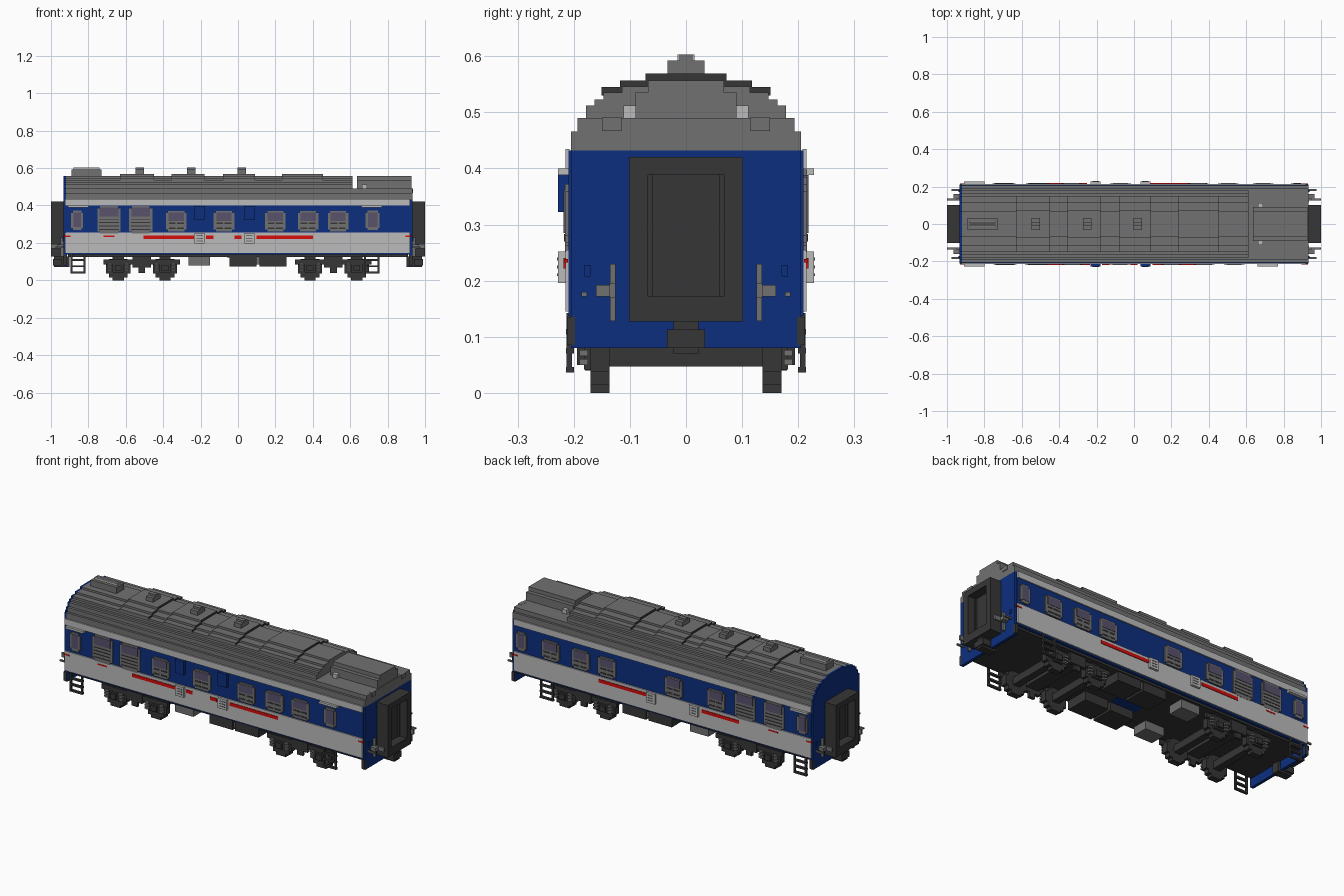
import bpy

if "Cube" in bpy.data.objects:
    bpy.data.objects.remove(bpy.data.objects["Cube"], do_unlink=True)


def material(name, rgb):
    m = bpy.data.materials.new(name)
    m.use_nodes = True
    m.diffuse_color = (*rgb, 1)
    bsdf = m.node_tree.nodes["Principled BSDF"]
    bsdf.inputs["Base Color"].default_value = (*rgb, 1)
    bsdf.inputs["Roughness"].default_value = 0.8
    return m


BLUE = material("deep blue", (0.004, 0.028, 0.21))
LIGHT = material("light grey", (0.50, 0.50, 0.50))
ROOF = material("roof grey", (0.165, 0.165, 0.165))
DARK = material("dark grey", (0.037, 0.037, 0.037))
RED = material("red", (0.68, 0.004, 0.004))
GLASS = material("mauve glass", (0.10, 0.085, 0.15))


def make(name, verts, faces, mat):
    me = bpy.data.meshes.new(name)
    me.from_pydata(verts, [], faces)
    me.materials.append(mat)
    ob = bpy.data.objects.new(name, me)
    bpy.context.collection.objects.link(ob)
    return ob


def boxes(name, items, mat):
    """One object from boxes given as x0, x1, y0, y1, z0, z1."""
    verts, faces = [], []
    for x0, x1, y0, y1, z0, z1 in items:
        x0, x1 = sorted((x0, x1))
        y0, y1 = sorted((y0, y1))
        n = len(verts)
        verts += [(x, y, z) for z in (z0, z1)
                  for x, y in ((x0, y0), (x1, y0), (x1, y1), (x0, y1))]
        faces += [[n + i for i in f] for f in
                  ((3, 2, 1, 0), (4, 5, 6, 7), (0, 1, 5, 4),
                   (1, 2, 6, 5), (2, 3, 7, 6), (3, 0, 4, 7))]
    return make(name, verts, faces, mat)


def both(items):
    """Repeat boxes on both long sides."""
    return [(a, b, s * c, s * d, e, f) for s in (-1, 1) for a, b, c, d, e, f in items]


def ends(items):
    """Repeat boxes at both ends."""
    return [(s * a, s * b, c, d, e, f) for s in (-1, 1) for a, b, c, d, e, f in items]


def stepped(name, steps, z0, x0, x1, mat):
    """Extrude along x a stepped arch given as (half width, top height)."""
    half, z = [], z0
    for w, top in steps:
        half += [(w, z), (w, top)]
        z = top
    loop = half + [(-y, z) for y, z in reversed(half)]
    n = len(loop)
    verts = [(x, y, z) for x in (x0, x1) for y, z in loop]
    faces = [list(range(n))[::-1], list(range(n, 2 * n))]
    faces += [[i, (i + 1) % n, n + (i + 1) % n, n + i] for i in range(n)]
    return make(name, verts, faces, mat)


# Body shell, side bands and end walls
boxes("body_shell", [(-0.92, 0.92, -0.209, 0.209, 0.137, 0.432)], BLUE)
boxes("side_bands", both([(-0.925, 0.92, 0.208, 0.215, 0.145, 0.255),
                          (-0.925, 0.92, 0.208, 0.215, 0.40, 0.435)]), LIGHT)
boxes("end_walls", ends([(0.915, 0.932, -0.205, 0.205, 0.08, 0.432)]), BLUE)
boxes("floor_plate", [(-0.91, 0.91, -0.195, 0.195, 0.125, 0.139)], DARK)
boxes("floor_panel", [(-0.06, 0.10, -0.06, 0.06, 0.122, 0.126)], BLUE)

# Stepped roof, lowered around a raised spine at the right end
ARCH = [(0.205, 0.466), (0.193, 0.490), (0.178, 0.512), (0.163, 0.523),
        (0.147, 0.535), (0.114, 0.546), (0.068, 0.557)]
stepped("roof", ARCH, 0.43, -0.92, 0.612, ROOF)
stepped("left_end_arch", ARCH, 0.43, -0.932, -0.92, BLUE)
stepped("low_roof", ARCH[:2], 0.43, 0.612, 0.932, ROOF)
stepped("roof_spine", [(0.09, 0.535), (0.068, 0.557)], 0.488, 0.637, 0.928, ROOF)
boxes("low_roof_boxes", both([(0.91, 0.936, 0.115, 0.15, 0.467, 0.491)]), ROOF)
boxes("roof_lamps", both([(0.662, 0.69, 0.09, 0.111, 0.488, 0.512)]), LIGHT)

# Raised roof plates with dark end faces
for i, (x0, x1) in enumerate([(-0.63, -0.45), (-0.355, -0.18), (-0.08, 0.09), (0.235, 0.455)]):
    plate = stepped(f"roof_plate_{i + 1}",
                    [(0.151, 0.545), (0.118, 0.557), (0.072, 0.569)], 0.53, x0, x1, ROOF)
    plate.data.materials.append(DARK)
    for p in plate.data.polygons:
        if abs(p.normal.x) > 0.9:
            p.material_index = 1

# Roof ventilators and the large unit with a light grille
VENTS = (-0.525, -0.25, 0.02)
boxes("roof_vents", [(x - 0.022, x + 0.022, -0.033, 0.033, 0.55, 0.592) for x in VENTS], ROOF)
boxes("roof_vent_caps", [(x - 0.022, x + 0.022, -0.012, 0.012, 0.592, 0.603) for x in VENTS], ROOF)
boxes("roof_unit", [(-0.89, -0.73, -0.033, 0.033, 0.55, 0.592)], ROOF)
boxes("roof_unit_grille", [(-0.88, -0.74, y - 0.003, y + 0.003, 0.59, 0.603)
                           for y in (-0.012, 0, 0.012)], LIGHT)

# Windows: (x, width, kind), one list for each side
FRONT = [(-0.86, 0.065, "small"), (-0.69, 0.125, "louvre"), (-0.52, 0.125, "louvre"),
         (-0.33, 0.11, "plain"), (-0.075, 0.11, "plain"), (0.20, 0.11, "plain"),
         (0.375, 0.11, "plain"), (0.535, 0.11, "plain"), (0.72, 0.075, "small")]
BACK = [(-0.87, 0.065, "small"), (-0.695, 0.125, "louvre"), (-0.515, 0.125, "louvre"),
        (-0.335, 0.11, "plain"), (-0.072, 0.11, "plain"), (0.342, 0.11, "plain"),
        (0.505, 0.11, "plain"), (0.69, 0.11, "plain"), (0.872, 0.065, "small")]
for label, s, rows in (("front", -1, FRONT), ("back", 1, BACK)):
    frames, panes, gaps = [], [], []
    for x, w, kind in rows:
        h = w / 2

        def plate(hw, z0, z1, y1, cx=x):
            return (cx - hw, cx + hw, s * 0.208, s * y1, z0, z1)
        if kind == "louvre":
            frames += [plate(h, 0.262, 0.385, 0.216), plate(h - 0.015, 0.25, 0.398, 0.216)]
            panes.append(plate(h - 0.012, 0.342, 0.388, 0.218))
            gaps += [plate(h - 0.01, z, z + 0.005, 0.2175) for z in (0.27, 0.288, 0.306, 0.324)]
        elif kind == "plain":
            frames += [plate(h, 0.272, 0.36, 0.216), plate(h - 0.012, 0.262, 0.37, 0.216)]
            panes.append(plate(h - 0.014, 0.318, 0.362, 0.218))
            gaps += [plate(0.018, 0.275, 0.283, 0.2175, x + d) for d in (-0.022, 0.022)]
            gaps += [plate(0.018, 0.30, 0.308, 0.2175, x + d) for d in (-0.022, 0.022)]
        else:
            frames += [plate(h, 0.28, 0.36, 0.216), plate(h - 0.01, 0.268, 0.372, 0.216)]
            panes.append(plate(h - 0.012, 0.285, 0.362, 0.218))
    boxes(label + "_window_frames", frames, ROOF)
    boxes(label + "_window_panes", panes, GLASS)
    boxes(label + "_window_gaps", gaps, DARK)

# Red stripes
STRIPES = [(-0.505, -0.235), (-0.17, -0.13), (-0.02, 0.02), (0.10, 0.40)]
BACK_STRIPES = [(-0.48, -0.25), (0.06, 0.39)]
boxes("front_stripes", [(a, b, -0.21, -0.218, 0.222, 0.24) for a, b in STRIPES], RED)
boxes("back_stripes", [(a, b, 0.21, 0.218, 0.222, 0.24) for a, b in BACK_STRIPES], RED)
boxes("thin_stripes", both([(a, b, 0.21, 0.2165, 0.232, 0.239) for a, b in
                            ((-0.93, -0.895), (-0.72, -0.66), (0.895, 0.93))]), RED)

# Side cabinets and door canopies
CABINETS = ((-0.232, -0.178), (0.034, 0.088))
boxes("lower_cabinets", both([(a, b, 0.21, 0.228, 0.196, 0.252) for a, b in CABINETS]), LIGHT)
boxes("cabinet_slots", both([(a + 0.01, b - 0.01, 0.22, 0.2295, z, z + 0.005)
                             for a, b in CABINETS for z in (0.208, 0.222, 0.236)]), ROOF)
boxes("upper_cabinets", [(a, b, -0.208, -0.228, 0.322, 0.398) for a, b in CABINETS], BLUE)
boxes("door_canopies", [(-0.91, -0.80, s * 0.208, s * 0.228, 0.388, 0.40) for s in (-1, 1)]
      + [(0.66, 0.77, -0.208, -0.228, 0.388, 0.40)], LIGHT)

# Gangways with a recessed door, and couplers below
boxes("gangways", ends([(0.932, 1.0, -0.102, -0.068, 0.127, 0.42),
                        (0.932, 1.0, 0.068, 0.102, 0.127, 0.42),
                        (0.932, 1.0, -0.068, 0.068, 0.127, 0.172),
                        (0.932, 1.0, -0.068, 0.068, 0.388, 0.42),
                        (0.932, 0.95, -0.068, 0.068, 0.172, 0.388)]), DARK)
boxes("gangway_door_posts", ends([(0.94, 0.958, s * 0.06, s * 0.068, 0.172, 0.388)
                                  for s in (-1, 1)]), DARK)
boxes("couplers", ends([(0.90, 0.985, -0.022, 0.022, 0.07, 0.127),
                        (0.94, 0.99, -0.034, 0.034, 0.08, 0.113)]), DARK)

# End handrails and hose brackets
for label, s in (("left", -1), ("right", 1)):
    rails = both([(s * 0.93, s * 0.948, 0.126, 0.135, 0.128, 0.23),
                  (s * 0.93, s * 1.0, 0.126, 0.136, 0.17, 0.195),
                  (s * 0.93, s * 0.965, 0.135, 0.16, 0.172, 0.192),
                  (s * 0.93, s * 0.975, 0.176, 0.186, 0.172, 0.18)])
    boxes(label + "_end_rails", rails, ROOF)
boxes("end_wall_plates", ends(both([(0.93, 0.937, 0.17, 0.182, 0.207, 0.228)])), BLUE)

# Bogies: stepped wheels, axles, side frames, springs and axle boxes
wheels, axles, hubs = [], [], []
for x in (-0.64, -0.39, 0.385, 0.635):
    wheels += both([(x - a, x + a, 0.136, 0.17, 0.065 - b, 0.065 + b)
                    for a, b in ((0.065, 0.028), (0.05, 0.05), (0.03, 0.065))])
    axles.append((x - 0.02, x + 0.02, -0.15, 0.15, 0.047, 0.088))
    hubs += both([(x - 0.03, x + 0.03, 0.17, 0.182, 0.042, 0.088),
                  (x - 0.018, x + 0.018, 0.18, 0.194, 0.05, 0.08)])
boxes("wheels", wheels, DARK)
boxes("axles", axles, DARK)
boxes("axle_boxes", hubs, DARK)
frames, springs = [], []
for x in (-0.515, 0.51):
    frames += both([(x - 0.205, x + 0.205, 0.165, 0.18, 0.085, 0.112),
                    (x - 0.05, x + 0.05, 0.165, 0.185, 0.068, 0.125),
                    (x - 0.018, x + 0.018, 0.165, 0.18, 0.04, 0.075)])
    frames.append((x - 0.04, x + 0.04, -0.17, 0.17, 0.09, 0.13))
    for d in (-0.17, -0.08, 0.08, 0.17):
        springs += both([(x + d - 0.012, x + d + 0.012, 0.175, 0.19, z, z + 0.01)
                         for z in (0.05, 0.066, 0.082)])
boxes("bogie_frames", frames, DARK)
boxes("bogie_springs", springs, ROOF)

# Underfloor equipment
boxes("underfloor_boxes", both([(-0.045, 0.10, 0.06, 0.19, 0.075, 0.13),
                                (0.115, 0.26, 0.06, 0.19, 0.075, 0.13)]), DARK)
boxes("underfloor_links", both([(0.09, 0.12, 0.09, 0.18, 0.085, 0.13)]), ROOF)
boxes("underfloor_tanks", both([(-0.265, -0.15, 0.09, 0.18, 0.078, 0.138)]), ROOF)

# Door ladders
steps = []
for x0, x1 in ((-0.895, -0.815), (0.675, 0.757)):
    steps += [(x0, x0 + 0.01, 0.203, 0.213, 0.036, 0.142),
              (x1 - 0.01, x1, 0.203, 0.213, 0.036, 0.142)]
    steps += [(x0, x1, 0.20, 0.214, z, z + 0.01) for z in (0.036, 0.07, 0.104)]
boxes("ladders", both(steps), DARK)
boxes("corner_brackets", ends(both([(0.915, 0.933, 0.198, 0.212, 0.085, 0.135)])), DARK)
